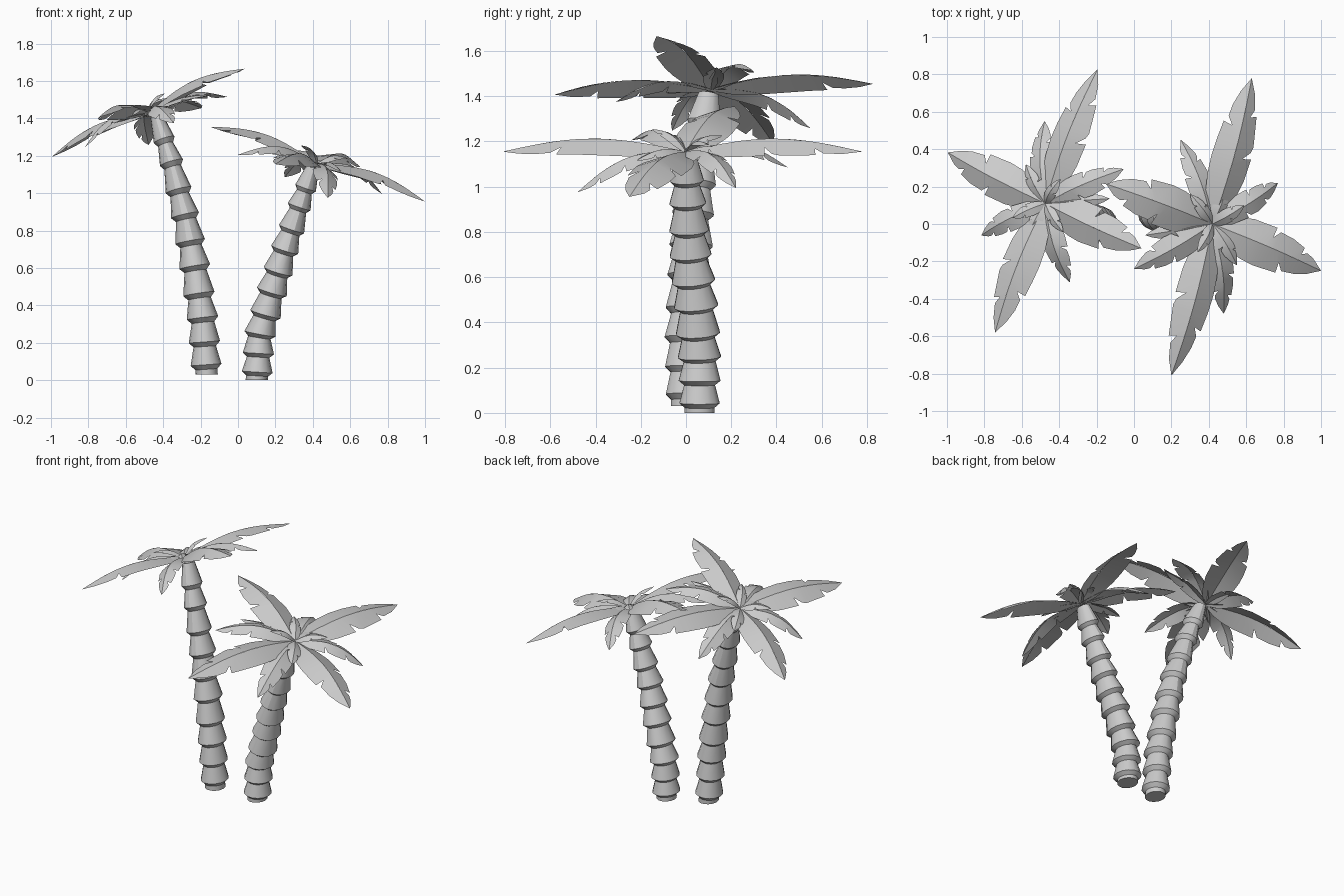
import bpy, bmesh, math
from mathutils import Vector, Matrix

if "Cube" in bpy.data.objects:
    bpy.data.objects.remove(bpy.data.objects["Cube"])

SIDES = 14


def finish(bm, name, angle):
    bmesh.ops.remove_doubles(bm, verts=bm.verts, dist=1e-5)
    me = bpy.data.meshes.new(name)
    bm.to_mesh(me)
    bm.free()
    ob = bpy.data.objects.new(name, me)
    bpy.context.collection.objects.link(ob)
    bpy.ops.object.select_all(action='DESELECT')
    ob.select_set(True)
    bpy.context.view_layer.objects.active = ob
    bpy.ops.object.shade_smooth_by_angle(angle=math.radians(angle))
    return ob


def sample(path, z):
    # point on a path of (x, y, z) keys at height z
    for a, b in zip(path, path[1:]):
        if z <= b[2] or b is path[-1]:
            return Vector(a).lerp(Vector(b), (z - a[2]) / (b[2] - a[2]))


def trunk(name, path, stretch):
    # overlapping flared collars swept along the leaning path
    z0, top = path[0][2], path[-1][2]
    rims = [0.035, 0.135, 0.24, 0.345, 0.465, 0.575, 0.69, 0.80, 0.92, 1.02]
    prof = [(0.0, 0.059, 0.068)]
    for z in rims:
        k = z / 1.02
        rx = 0.082 + 0.012 * math.sin(math.pi * k) - 0.024 * k
        ry = 0.09 + 0.016 * math.sin(math.pi * k) - 0.014 * k
        prof += [(z - 0.012, rx * 0.72, ry * 0.74), (z + 0.008, rx, ry)]
    prof.append(((top - z0) / stretch, 0.034, 0.045))
    bm = bmesh.new()
    rings = []
    for h, rx, ry in prof:
        z = z0 + h * stretch
        c = sample(path, z)
        tan = (sample(path, z + 0.08) - sample(path, z - 0.08)).normalized()
        q = Vector((0, 0, 1)).rotation_difference(tan) if h > 0 else Matrix.Identity(3)
        ring = []
        for i in range(SIDES):
            a = math.tau * i / SIDES
            ring.append(bm.verts.new(c + q @ Vector((rx * math.cos(a), ry * math.sin(a), 0))))
        rings.append(ring)
    for a, b in zip(rings, rings[1:]):
        for i in range(SIDES):
            j = (i + 1) % SIDES
            bm.faces.new((a[i], a[j], b[j], b[i]))
    bm.faces.new(rings[0][::-1])
    bm.faces.new(rings[-1])
    finish(bm, name, 30)


UP = Vector((0.3, 0, 0.95)).normalized()


def frond(bm, tip, width, arch, notches, mat, fold=0.42):
    # arched blade folded along its midrib, with slits cut into both edges
    tip = Vector(tip)
    side = tip.cross(UP).normalized()
    up = side.cross(tip).normalized()
    env = lambda t: max(0.0, math.sin(math.pi * min(1, t) ** 0.85)) ** 0.75
    spine = lambda t: tip * t + up * arch * math.sin(math.pi * t)
    for s, cuts in zip((1, -1), notches):
        st = [(t, t, env(t)) for t in (.1, .2, .32, .44, .56, .68, .8, .9, 1)
              if all(abs(t - c) > 0.085 for c in cuts)]
        st.append((0, 0, 0.1))
        for c in cuts:
            st += [(c - .05, c + .02, env(c)), (c, c + .005, env(c) * .5),
                   (c + .03, c + .06, env(c + .06) * .9)]
        st.sort()
        prev = None
        for t, te, w in st:
            m = bm.verts.new(mat @ spine(t))
            e = bm.verts.new(mat @ (spine(te) + side * s * w * width - up * w * width * fold))
            if prev:
                f = (prev[0], m, e, prev[1])
                bm.faces.new(f if s < 0 else f[::-1])
            prev = (m, e)


# blade tips measured from the heart of the crown
LARGE = [((.21, .78, 0), .11), ((.58, -.25, -.2), .12),
         ((-.22, -.81, 0), .105), ((-.57, .215, .2), .12)]
MEDIUM = [((.35, .22, -.16), .07), ((.06, -.48, -.18), .075),
          ((-.42, -.24, .05), .08), ((-.17, .45, -.07), .07)]
SMALL = [((-.08, -.15, .10), .035), ((.17, .10, .03), .04), ((-.12, .16, .07), .035),
         ((.13, -.22, -.04), .045), ((-.36, -.06, .07), .05), ((.08, .22, -.01), .04)]


def crown(name, mat):
    bm = bmesh.new()
    for i, (tip, w) in enumerate(LARGE):
        n = ((.62,), (.5, .78)) if i % 2 else ((.46, .74), (.66,))
        frond(bm, tip, w, 0.06, n, mat)
    for tip, w in MEDIUM:
        frond(bm, tip, w, 0.07, ((.4, .7), (.54, .78)), mat)
    for tip, w in SMALL:
        frond(bm, tip, w, 0.03, ((.5,), (.66,)), mat)
    finish(bm, name, 25)


# short tree on the right
trunk("short_trunk", [(.10, .06, 0), (.115, .06, .24), (.18, .045, .47),
                      (.25, .02, .70), (.345, .005, .98), (.40, 0, 1.14)], 1.0)
crown("short_crown", Matrix.Translation((.42, 0, 1.155)))

# tall tree on the left, turned half round
trunk("tall_trunk", [(-.167, 0, .03), (-.188, 0, .32), (-.23, .015, .60), (-.28, .03, .87),
                     (-.355, .06, 1.16), (-.435, .10, 1.41)], 1.22)
crown("tall_crown", Matrix.Translation((-.475, .11, 1.43))
      @ Matrix.Rotation(math.radians(-5), 4, 'Y')
      @ Matrix.Diagonal((.97, .91, .95, 1))
      @ Matrix.Rotation(math.radians(175), 4, 'Z'))
